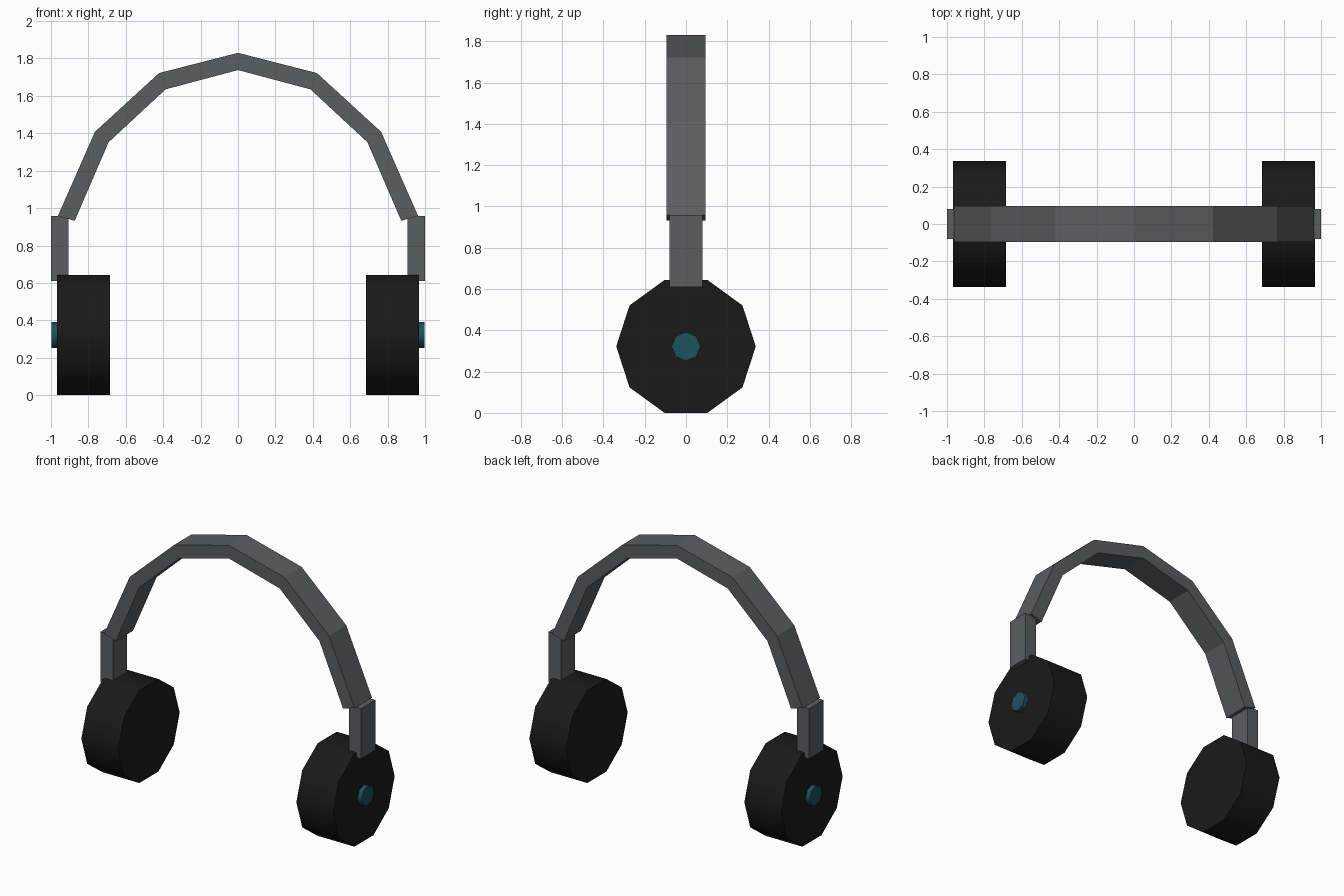
import bpy, bmesh
from math import cos, sin, radians, tau

if "Cube" in bpy.data.objects:
    bpy.data.objects.remove(bpy.data.objects["Cube"])


def material(name, rgb):
    mat = bpy.data.materials.new(name)
    mat.diffuse_color = (*rgb, 1)
    mat.use_nodes = True
    mat.node_tree.nodes["Principled BSDF"].inputs["Base Color"].default_value = mat.diffuse_color
    return mat


GREY = material("dark_grey", (0.105, 0.11, 0.12))
BLACK = material("soft_black", (0.011, 0.010, 0.010))
TEAL = material("teal", (0.012, 0.085, 0.11))


def prism(name, start, end, mat, smooth=None):
    """Closed solid joining two matching outlines."""
    bm = bmesh.new()
    a = [bm.verts.new(p) for p in start]
    b = [bm.verts.new(p) for p in end]
    n = len(a)
    bm.faces.new(a)
    bm.faces.new(b[::-1])
    for i in range(n):
        j = (i + 1) % n
        bm.faces.new((a[i], b[i], b[j], a[j]))
    bmesh.ops.recalc_face_normals(bm, faces=bm.faces)
    mesh = bpy.data.meshes.new(name)
    bm.to_mesh(mesh)
    bm.free()
    mesh.materials.append(mat)
    obj = bpy.data.objects.new(name, mesh)
    bpy.context.collection.objects.link(obj)
    if smooth:
        bpy.ops.object.select_all(action='DESELECT')
        obj.select_set(True)
        bpy.context.view_layer.objects.active = obj
        bpy.ops.object.shade_smooth_by_angle(angle=radians(smooth))
    return obj


def x_prism(name, outline, x0, x1, mat, smooth=None):
    """Extrude a (y, z) outline along x."""
    return prism(name, [(x0, y, z) for y, z in outline],
                 [(x1, y, z) for y, z in outline], mat, smooth)


def polygon(sides, radius, z):
    return [(radius * cos(tau * i / sides), z + radius * sin(tau * i / sides))
            for i in range(sides)]


# Headband: six-segment arch, mirrored from its left half
outer = [(-0.963, 0.958), (-0.765, 1.408), (-0.422, 1.722), (0, 1.83)]
inner = [(-0.873, 0.932), (-0.692, 1.352), (-0.387, 1.635), (0, 1.738)]


def full_arch(half):
    return half + [(-x, z) for x, z in half[-2::-1]]


arch = full_arch(outer) + full_arch(inner)[::-1]
prism("headband", [(x, -0.095, z) for x, z in arch],
      [(x, 0.095, z) for x, z in arch], GREY)

# Sliders, ear cups and outer buttons on both sides
CUP_Z = 0.322
slider = [(-0.079, 0.61), (0.079, 0.61), (0.079, 0.958), (-0.079, 0.958)]
for side, s in (("left", -1), ("right", 1)):
    x_prism(f"slider_{side}", slider, s * 0.907, s * 1.0, GREY)
    x_prism(f"ear_cup_{side}", polygon(10, 0.338, CUP_Z),
            s * 0.685, s * 0.967, BLACK, 40)
    x_prism(f"button_{side}", polygon(8, 0.07, CUP_Z),
            s * 0.93, s * 0.998, TEAL, 50)
